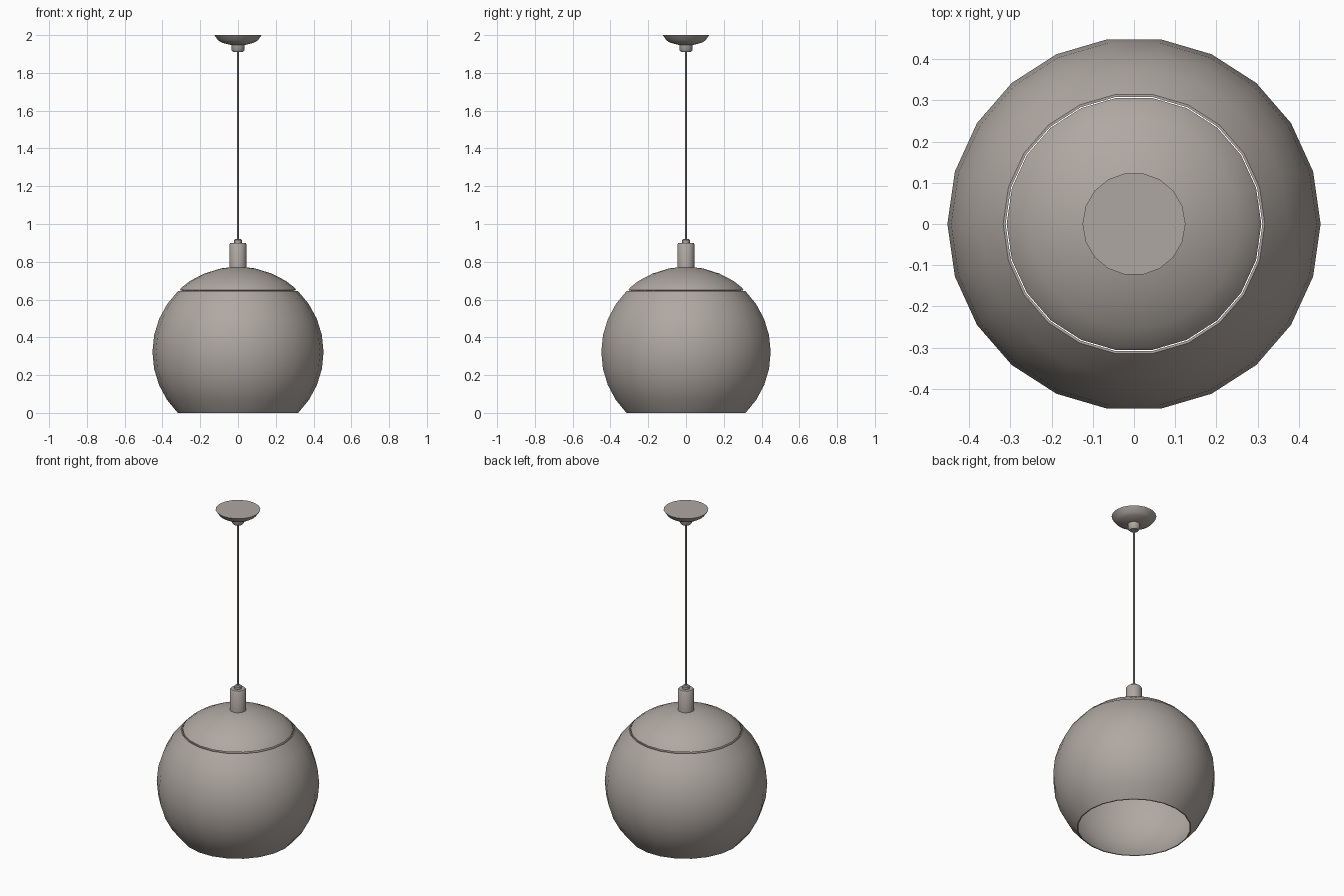
import bpy, bmesh, math

if "Cube" in bpy.data.objects:
    bpy.data.objects.remove(bpy.data.objects["Cube"])

metal = bpy.data.materials.new("warm_grey")
metal.diffuse_color = (0.43, 0.39, 0.36, 1)
metal.use_nodes = True
metal.node_tree.nodes["Principled BSDF"].inputs["Base Color"].default_value = metal.diffuse_color


def lathe(name, profile, segments, angle=40):
    """Spin an (r, z) profile around z; points with r = 0 become poles."""
    bm = bmesh.new()
    rings = []
    for r, z in profile:
        if r == 0:
            rings.append([bm.verts.new((0, 0, z))] * segments)
        else:
            rings.append([bm.verts.new((r * math.cos(2 * math.pi * i / segments),
                                        r * math.sin(2 * math.pi * i / segments), z))
                          for i in range(segments)])
    for a, b in zip(rings, rings[1:]):
        for i in range(segments):
            j = (i + 1) % segments
            corners = list(dict.fromkeys([a[i], a[j], b[j], b[i]]))
            if len(corners) > 2:
                bm.faces.new(corners)
    # Weld closed profiles where they meet
    bmesh.ops.remove_doubles(bm, verts=bm.verts, dist=0.0001)
    bmesh.ops.recalc_face_normals(bm, faces=bm.faces)
    mesh = bpy.data.meshes.new(name)
    bm.to_mesh(mesh)
    bm.free()
    obj = bpy.data.objects.new(name, mesh)
    bpy.context.collection.objects.link(obj)
    mesh.materials.append(metal)
    bpy.ops.object.select_all(action='DESELECT')
    obj.select_set(True)
    bpy.context.view_layer.objects.active = obj
    bpy.ops.object.shade_smooth_by_angle(angle=math.radians(angle))
    return obj


CENTRE, RADIUS, WALL = 0.322, 0.453, 0.006


def arc(z0, z1, steps, radius):
    """Points along the globe's meridian between two heights."""
    a0 = math.asin((z0 - CENTRE) / radius)
    a1 = math.asin((z1 - CENTRE) / radius)
    angles = [a0 + (a1 - a0) * i / steps for i in range(steps + 1)]
    return [(radius * math.cos(a), CENTRE + radius * math.sin(a)) for a in angles]


# Globe shade: thin double wall, open at the bottom
outer = arc(0.0, 0.645, 8, RADIUS)
inner = [(r - WALL, z) for r, z in outer]
lathe("globe_shade", outer + inner[::-1] + outer[:1], 22)

# Cap: shallow dome with a slightly rolled rim
dome = [(0.29, 0.646), (0.309, 0.65), (0.298, 0.664), (0.255, 0.698),
        (0.18, 0.737), (0.09, 0.765), (0, 0.775)]
underside = [(0, 0.767), (0.18, 0.728), (0.29, 0.646)]
lathe("shade_cap", dome + underside, 22, 50)

# Socket holder and cord grip above the cap
lathe("socket_holder", [(0, 0.765), (0.045, 0.765), (0.045, 0.893),
                        (0.04, 0.9), (0, 0.9)], 16)
lathe("lower_cord_grip", [(0, 0.898), (0.02, 0.898), (0.02, 0.915),
                          (0.015, 0.92), (0, 0.92)], 12)

# Hanging cord
lathe("cord", [(0, 0.915), (0.005, 0.915), (0.005, 1.92), (0, 1.92)], 8)

# Ceiling canopy with its cord grip
lathe("upper_cord_grip", [(0, 1.91), (0.025, 1.91), (0.035, 1.922),
                          (0.035, 1.955), (0, 1.955)], 12)
lathe("ceiling_canopy", [(0, 1.948), (0.04, 1.948), (0.085, 1.96), (0.105, 1.972),
                         (0.125, 2.0), (0, 2.0)], 18)
